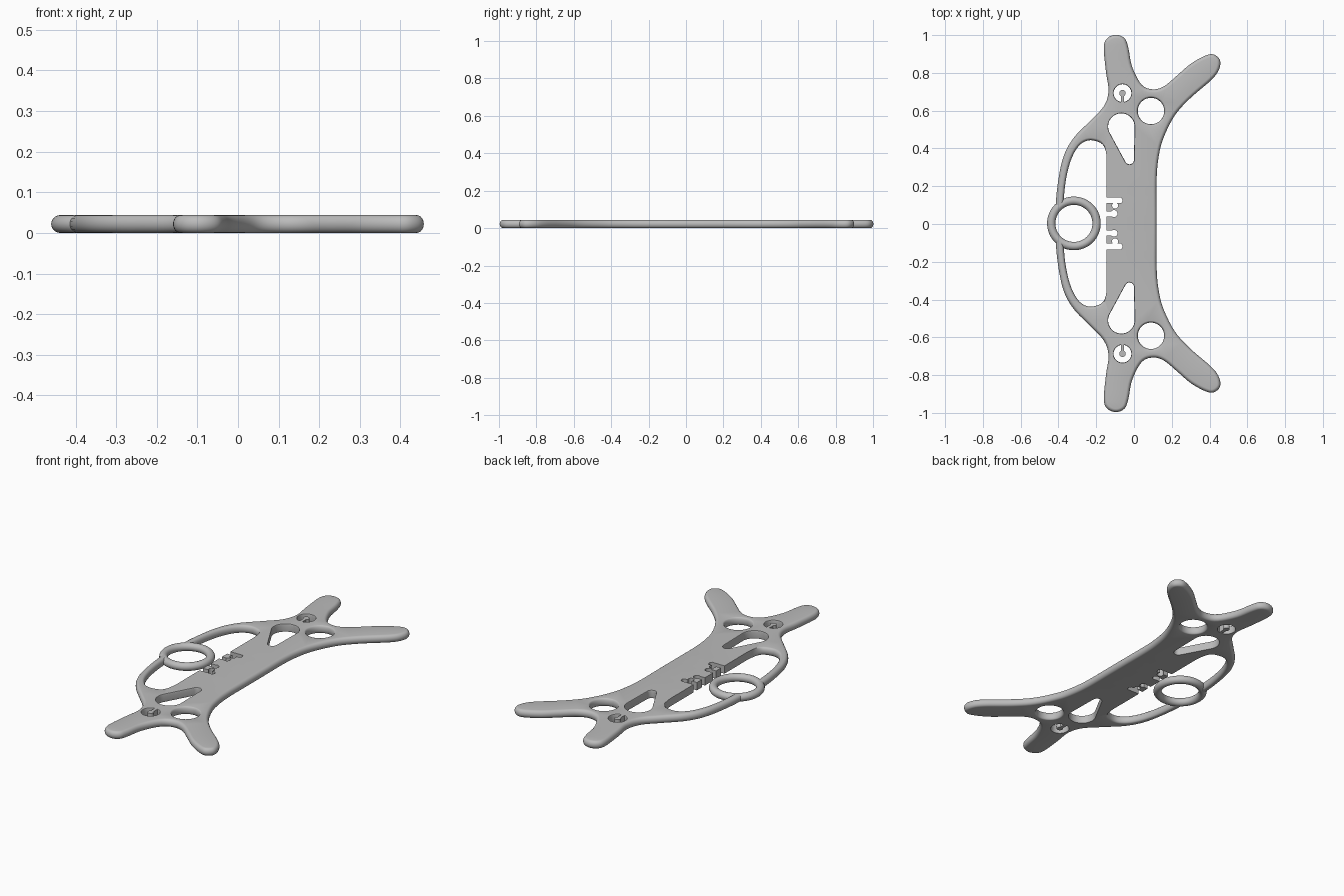
import bpy, bmesh, math
from mathutils import Vector

if "Cube" in bpy.data.objects:
    bpy.data.objects.remove(bpy.data.objects["Cube"], do_unlink=True)

THICK = 0.044
MID_Y = 0.003
STEPS = 10

grey = bpy.data.materials.new("plain grey")
grey.use_nodes = True
grey.diffuse_color = (0.5, 0.5, 0.5, 1)
grey.node_tree.nodes["Principled BSDF"].inputs["Base Color"].default_value = (0.5, 0.5, 0.5, 1)


def finish(bm, name):
    bmesh.ops.recalc_face_normals(bm, faces=bm.faces)
    mesh = bpy.data.meshes.new(name)
    bm.to_mesh(mesh)
    bm.free()
    mesh.materials.append(grey)
    obj = bpy.data.objects.new(name, mesh)
    bpy.context.collection.objects.link(obj)
    return obj


def mirrored(half):
    """Close a half outline by reflecting it front to back."""
    return half + [(x, -y) for x, y in reversed(half)]


def smooth_loop(points, cuts=5):
    """Closed Catmull-Rom curve through the points."""
    pts = [Vector(p) for p in points]
    n, out = len(pts), []
    for i in range(n):
        a, b, c, d = (pts[(i + k) % n] for k in (-1, 0, 1, 2))
        for s in range(cuts):
            t = s / cuts
            out.append(0.5 * (2 * b + (c - a) * t + (2 * a - 5 * b + 4 * c - d) * t ** 2
                              + (3 * b - a - 3 * c + d) * t ** 3))
    return out


def arc(centre, radius, start, end, count):
    return [Vector((centre[0] + radius * math.cos(start + (end - start) * i / count),
                    centre[1] + radius * math.sin(start + (end - start) * i / count)))
            for i in range(count + 1)]


def circle(centre, radius, count=40):
    return arc(centre, radius, 0, math.tau, count)[:-1]


def teardrop(big, big_r, small, small_r):
    """Hull of two circles."""
    d = Vector(small) - Vector(big)
    heading = math.atan2(d.y, d.x)
    spread = math.acos((big_r - small_r) / d.length)
    return (arc(small, small_r, heading - spread, heading + spread, 14)
            + arc(big, big_r, heading + spread, heading + math.tau - spread, 28))


def signed_area(loop):
    return sum(a.x * b.y - b.x * a.y for a, b in zip(loop, loop[1:] + loop[:1])) / 2


def add_wall(bm, loop, hole, inset):
    """Rounded rim along a loop; returns its top and bottom edges."""
    if (signed_area(loop) < 0) != hole:
        loop = loop[::-1]
    n, rings = len(loop), []
    normals = []
    for i in range(n):
        t = (loop[(i + 1) % n] - loop[i - 1]).normalized()
        normals.append(Vector((-t.y, t.x)))
    for k in range(STEPS + 1):
        a = math.pi * (k / STEPS - 0.5)
        ring = []
        for p, m in zip(loop, normals):
            q = p + m * inset(p) * (1 - math.cos(a))
            ring.append(bm.verts.new((q.x, q.y + MID_Y, THICK / 2 * (1 + math.sin(a)))))
        rings.append(ring)
    for low, high in zip(rings, rings[1:]):
        for i in range(n):
            j = (i + 1) % n
            bm.faces.new((low[i], low[j], high[j], high[i]))
    return [[bm.edges.get((r[i], r[(i + 1) % n])) for i in range(n)] for r in (rings[0], rings[-1])]


def prism(name, loop, low=0.0, high=THICK):
    bm = bmesh.new()
    bottom = bm.faces.new([bm.verts.new((p[0], p[1] + MID_Y, low)) for p in loop])
    up = bmesh.ops.extrude_face_region(bm, geom=[bottom])["geom"]
    bmesh.ops.translate(bm, vec=(0, 0, high - low),
                        verts=[v for v in up if isinstance(v, bmesh.types.BMVert)])
    return finish(bm, name)


def box(x0, x1, y0, y1):
    return [(x0, y0), (x1, y0), (x1, y1), (x0, y1)]


def smooth(obj):
    bpy.ops.object.select_all(action="DESELECT")
    obj.select_set(True)
    bpy.context.view_layer.objects.active = obj
    bpy.ops.object.shade_smooth_by_angle(angle=math.radians(40))


# Outer outline: straight side, splayed foot, crotch, end lobe, handle arm
outline = mirrored([
    (.12, .08), (.12, .24), (.13, .35), (.155, .45), (.215, .57), (.295, .66), (.41, .76),
    (.45, .815), (.455, .865), (.42, .895), (.375, .887), (.3, .845), (.23, .785),
    (.16, .727), (.1, .71), (.04, .735), (-.01, .83), (-.03, .93), (-.05, .98),
    (-.095, .999), (-.142, .98), (-.16, .93), (-.148, .8), (-.135, .7), (-.16, .62),
    (-.235, .54), (-.32, .452), (-.373, .355), (-.402, .22), (-.415, .08)])

# Large window between the spine and the handle arm
window = mirrored([
    (-.145, .1), (-.145, .25), (-.145, .34), (-.153, .395), (-.18, .428), (-.24, .44),
    (-.292, .41), (-.334, .335), (-.362, .22), (-.374, .08)])

bm = bmesh.new()
walls = [add_wall(bm, smooth_loop(outline), False, lambda p: 0.018),
         add_wall(bm, smooth_loop(window), True,
                  lambda p: 0.014 * min(1, max(0, (-0.15 - p.x) / 0.03)))]
for side in (1, -1):
    walls.append(add_wall(bm, circle((.09, .595 * side), .07), True, lambda p: 0.01))
    walls.append(add_wall(bm, circle((-.061, .69 * side), .047), True, lambda p: 0.002))
    walls.append(add_wall(bm, teardrop((-.067, .513 * side), .07, (-.024, .337 * side), .024),
                          True, lambda p: 0.002))
for level in (0, 1):
    bmesh.ops.triangle_fill(bm, use_beauty=True, normal=(0, 0, 1),
                            edges=[e for w in walls for e in w[level]])
plate = finish(bm, "plate")

# Ring opening and notches along the spine edge
RING = (-.318, 0)
cutters = [circle(RING, .119)]
for side in (1, -1):
    cutters.append(box(-.2, -.068, .122 * side - .015, .122 * side + .015))
    cutters.append(circle((-.076, .122 * side), .0152, 20))
    cutters.append(circle((-.1, .095 * side), .0165, 20))
    cutters.append(box(-.2, -.108, .05 * side - .013, .05 * side + .013))
    cutters.append(circle((-.106, .052 * side), .0185, 20))
for loop in cutters:
    cutter = prism("cutter", loop, -0.05, 0.1)
    cutter.hide_render = True
    mod = plate.modifiers.new("cut", "BOOLEAN")
    mod.operation, mod.solver, mod.object = "DIFFERENCE", "EXACT", cutter
    with bpy.context.temp_override(object=plate, active_object=plate):
        bpy.ops.object.modifier_apply(modifier=mod.name)
    bpy.data.objects.remove(cutter, do_unlink=True)
smooth(plate)

# Finger ring
bpy.ops.mesh.primitive_torus_add(major_radius=.12, minor_radius=THICK / 2, major_segments=64,
                                 minor_segments=20, location=(RING[0], MID_Y, THICK / 2))
ring = bpy.context.object
ring.name = "ring"
ring.data.materials.append(grey)
smooth(ring)

# Small knobs standing on stems in the line holes
for side, label in ((1, "back"), (-1, "front")):
    smooth(prism(label + "_knob", circle((-.061, .69 * side), .017, 24)))
    ends = sorted((.64 * side, .685 * side))
    prism(label + "_stem", box(-.07, -.052, *ends))
